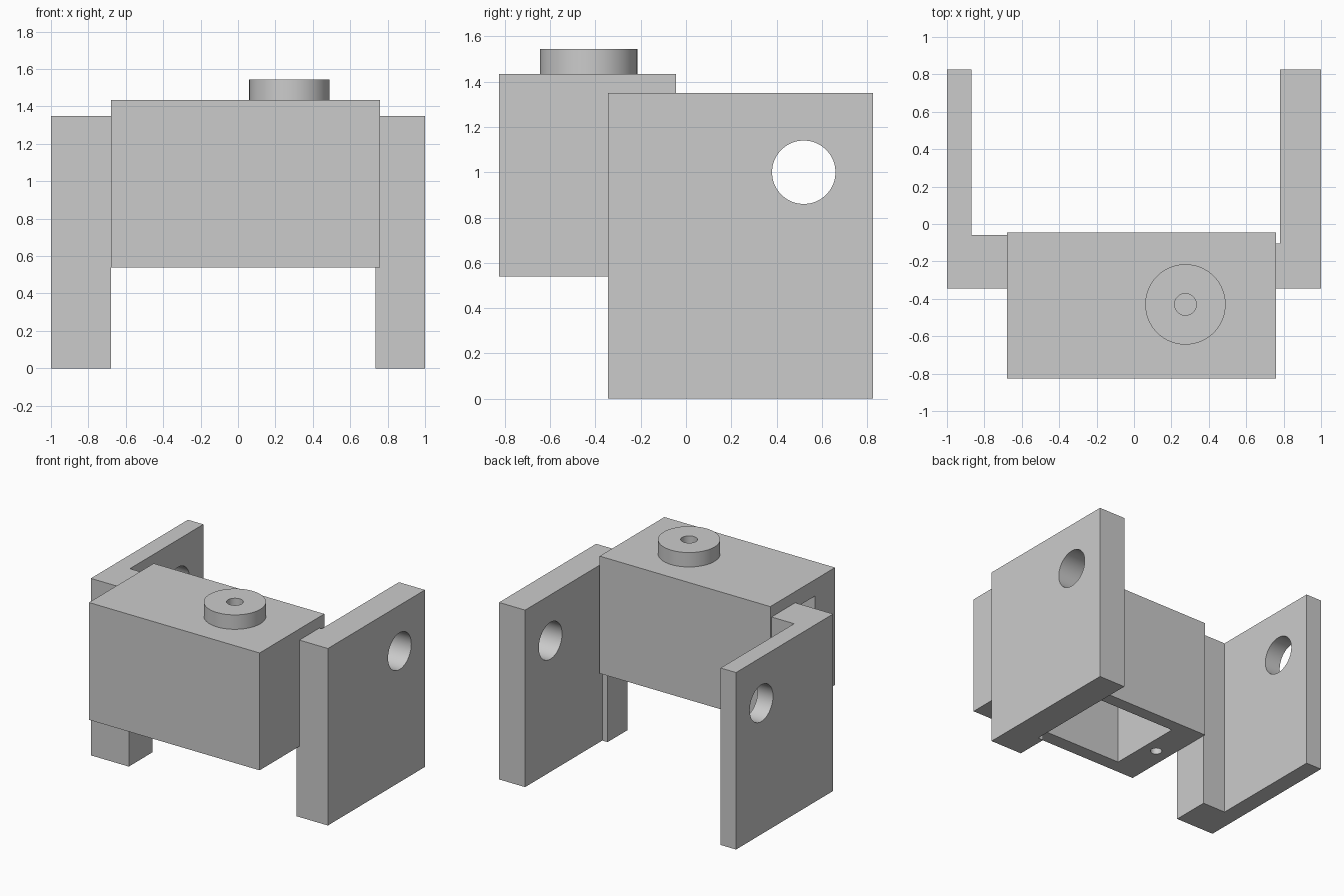
import bpy, bmesh, math
from mathutils import Matrix, Vector

cube = bpy.data.objects.get("Cube")
if cube:
    bpy.data.objects.remove(cube, do_unlink=True)

# One plain grey for every part
grey = bpy.data.materials.new("light_grey")
grey.use_nodes = True
color = (0.6, 0.6, 0.6, 1)
grey.diffuse_color = color
grey.node_tree.nodes["Principled BSDF"].inputs["Base Color"].default_value = color


def make(name, bm):
    bmesh.ops.recalc_face_normals(bm, faces=bm.faces)
    mesh = bpy.data.meshes.new(name)
    bm.to_mesh(mesh)
    bm.free()
    mesh.materials.append(grey)
    ob = bpy.data.objects.new(name, mesh)
    bpy.context.collection.objects.link(ob)
    return ob


def box(name, x, y, z):
    """Box from three (low, high) ranges."""
    bm = bmesh.new()
    bmesh.ops.create_cube(bm, size=1)
    size = [b - a for a, b in (x, y, z)]
    centre = Vector([(a + b) / 2 for a, b in (x, y, z)])
    bm.transform(Matrix.Translation(centre) @ Matrix.Diagonal(size + [1]))
    return make(name, bm)


def cylinder(name, centre, radius, depth, axis="Z"):
    bm = bmesh.new()
    bmesh.ops.create_cone(bm, cap_ends=True, segments=64, radius1=radius,
                          radius2=radius, depth=depth)
    turn = Matrix.Rotation(math.pi / 2, 4, "Y") if axis == "X" else Matrix()
    bm.transform(Matrix.Translation(centre) @ turn)
    return make(name, bm)


def prism(name, outline, height):
    """Extrude an x, y outline upward from the ground."""
    bm = bmesh.new()
    face = bm.faces.new([bm.verts.new((x, y, 0)) for x, y in outline])
    top = bmesh.ops.extrude_face_region(bm, geom=[face])["geom"]
    verts = [v for v in top if isinstance(v, bmesh.types.BMVert)]
    bmesh.ops.translate(bm, verts=verts, vec=(0, 0, height))
    return make(name, bm)


def activate(ob):
    bpy.ops.object.select_all(action="DESELECT")
    ob.select_set(True)
    bpy.context.view_layer.objects.active = ob


def cut(ob, cutters):
    for c in cutters:
        c.hide_render = True
        mod = ob.modifiers.new("cut", "BOOLEAN")
        mod.operation = "DIFFERENCE"
        mod.solver = "EXACT"
        mod.object = c
        activate(ob)
        bpy.ops.object.modifier_apply(modifier=mod.name)
        bpy.data.objects.remove(c, do_unlink=True)


def bracket(name, outer, inner, flange, step):
    """Upright plate with a thicker flange along its front edge."""
    front, back = -0.345, 0.825
    return prism(name, [(outer, front), (flange, front), (flange, step),
                        (inner, step), (inner, back), (outer, back)], 1.35)


HOLE_Y, HIGH, LOW = 0.52, 1.0, 0.35

# Side brackets: one has a blind bearing seat low on its outer face
left = bracket("left_bracket", 1.0, 0.78, 0.735, -0.105)
cut(left, [cylinder("bolt_cutter", (0.9, HOLE_Y, HIGH), 0.14, 0.6, "X"),
           cylinder("seat_cutter", (1.0, HOLE_Y, LOW), 0.185, 0.26, "X")])

right = bracket("right_bracket", -1.0, -0.87, -0.68, -0.06)
cut(right, [cylinder("bolt_cutter", (-0.9, HOLE_Y, z), 0.14, 0.6, "X")
            for z in (HIGH, LOW)])

# Housing: open below, with a cable window and two screw holes in the rim
MID_Y = -0.435
housing = box("housing", (-0.68, 0.76), (-0.825, -0.045), (0.54, 1.435))
cut(housing, [box("cavity_cutter", (-0.46, 0.54), (-0.72, -0.14), (0.4, 1.32)),
              box("window_cutter", (-0.8, -0.4), (-0.585, -0.285), (1.0, 1.31))]
    + [cylinder("screw_cutter", (x, MID_Y, 0.54), 0.04, 0.4) for x in (-0.565, 0.645)])

# Round boss on top with a blind centre hole
boss = cylinder("boss", (0.275, -0.43, 1.49), 0.215, 0.11)
cut(boss, [cylinder("boss_cutter", (0.275, -0.43, 1.49), 0.058, 0.3)])

for ob in (left, right, housing, boss):
    activate(ob)
    bpy.ops.object.shade_smooth_by_angle(angle=math.radians(30))
